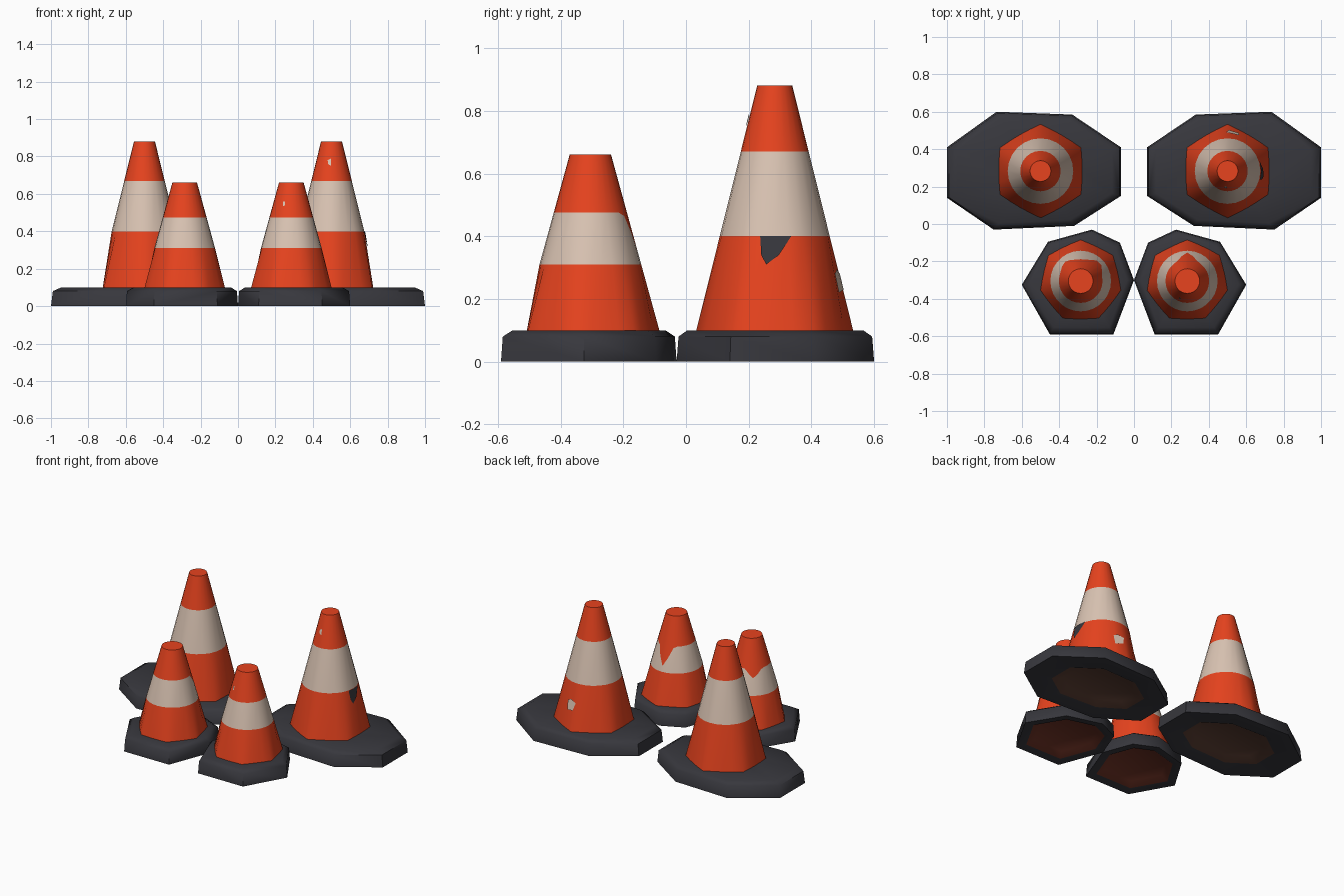
import bpy, bmesh, math

if "Cube" in bpy.data.objects:
    bpy.data.objects.remove(bpy.data.objects["Cube"])

def material(name, rgb):
    m = bpy.data.materials.new(name)
    m.diffuse_color = (*rgb, 1)
    m.use_nodes = True
    m.node_tree.nodes["Principled BSDF"].inputs["Base Color"].default_value = m.diffuse_color
    return m

ORANGE = material("orange", (0.80, 0.056, 0.013))
CREAM = material("cream", (0.70, 0.55, 0.45))
RUBBER = material("dark_rubber", (0.038, 0.038, 0.046))
BROWN = material("brown_inside", (0.11, 0.05, 0.034))
RUST = material("rust_inside", (0.17, 0.035, 0.02))

def make_object(name, verts, faces, mats, indices, recalc=False, smooth=32):
    me = bpy.data.meshes.new(name)
    me.from_pydata(verts, [], faces)
    for m in mats:
        me.materials.append(m)
    for p, i in zip(me.polygons, indices):
        p.material_index = i
    if recalc:
        bm = bmesh.new()
        bm.from_mesh(me)
        bmesh.ops.recalc_face_normals(bm, faces=bm.faces)
        bm.to_mesh(me)
        bm.free()
    ob = bpy.data.objects.new(name, me)
    bpy.context.collection.objects.link(ob)
    bpy.ops.object.select_all(action='DESELECT')
    ob.select_set(True)
    bpy.context.view_layer.objects.active = ob
    bpy.ops.object.shade_smooth_by_angle(angle=math.radians(smooth))
    return ob

def skin(rings, n):
    """Quads joining consecutive rings of n points."""
    return [(k*n + i, k*n + (i+1) % n, (k+1)*n + (i+1) % n, (k+1)*n + i)
            for k in range(rings - 1) for i in range(n)]

# Sizes: centre, foot radius, tip radius, height, stripe bottom and top, foot sides
LARGE = dict(c=(0.50, 0.283), r0=0.25, r1=0.056, h=0.88, b0=0.40, b1=0.67, n=6)
SMALL = dict(c=(0.285, -0.305), r0=0.22, r1=0.066, h=0.66, b0=0.31, b1=0.475, n=7)

def radius(k, a, z):
    """Polygonal at the foot, blending to round at the stripe."""
    r = k['r0'] + (k['r1'] - k['r0']) * (z - 0.1) / (k['h'] - 0.1)
    w = 0.8 * max(0, (k['b0'] - z) / (k['b0'] - 0.1))
    step = 2 * math.pi / k['n']
    off = (a - math.pi/2) % step - step/2
    return r * (1 - w + w * math.cos(step/2) / math.cos(off))

def point(k, s, a, z, lift=0.0):
    r = radius(k, a, z) + lift
    return (s*k['c'][0] + r*math.cos(a), k['c'][1] + r*math.sin(a), z)

# Striped cone; dips are worn spots (angle, depth) in the stripe's upper edge
def cone(name, k, s, dips=()):
    n = 4 * k['n']
    verts = []
    for j, z in enumerate((0.095, k['b0'], k['b1'], k['h'])):
        for i in range(n):
            a = math.pi/2 + 2*math.pi*i/n
            zz = z
            if j == 2:
                for a0, d in dips:
                    da = abs((math.degrees(a) - a0 + 180) % 360 - 180)
                    zz -= d * max(0, 1 - da/28)
            verts.append(point(k, s, a, zz))
    faces = skin(4, n) + [tuple(range(3*n, 4*n))]
    make_object(name, verts, faces, [ORANGE, CREAM],
                [0]*n + [1]*n + [0]*n + [0], smooth=45)

# Rubber foot: loops (scale, z) run from the recess edge below, out and up over
# the rim, to the ring hidden under the cone; the recess is closed by a cap
def foot(name, k, s, outline, loops, inside):
    cx, cy = k['c']
    n, m = len(outline), len(loops)
    verts = [(s*(cx + (x-cx)*f), cy + (y-cy)*f, z)
             for f, z in loops for x, y in outline]
    faces = skin(m, n) + [tuple(range(n)), tuple(range((m-1)*n, m*n))]
    mats = [1]*n + [0]*((m-2)*n) + [1, 0]
    make_object(name, verts, faces, [RUBBER, inside], mats, True, 55)

# Thin chip or scuff following the cone surface, corners as (degrees, z)
def patch(name, k, s, corners, mat):
    verts = [point(k, s, math.radians(a), z, 0.004) for a, z in corners]
    make_object(name, verts, [tuple(range(len(verts)))], [mat], [0])

BIG_OUTLINE = [(0.07, 0.41), (0.33, 0.585), (0.735, 0.60), (1.0, 0.41),
               (1.0, 0.14), (0.75, -0.03), (0.32, -0.01), (0.07, 0.15)]
SMALL_OUTLINE = [(0.225, -0.03), (0.46, -0.095), (0.60, -0.325), (0.45, -0.59),
                 (0.11, -0.59), (0.0, -0.30), (0.075, -0.10)]

for s, side in ((-1, "left"), (1, "right")):
    cone("large_cone_" + side, LARGE, s)
    foot("large_foot_" + side, LARGE, s, BIG_OUTLINE,
         [(0.5, 0.03), (0.64, 0.005), (1, 0), (0.98, 0.08), (0.89, 0.1), (0.38, 0.1)], BROWN)
    dips = [(90, 0.13)] if s > 0 else [(45, 0.11), (130, 0.06)]
    cone("small_cone_" + side, SMALL, s, dips)
    foot("small_foot_" + side, SMALL, s, SMALL_OUTLINE,
         [(0.65, 0.03), (0.8, 0.005), (1, 0), (0.98, 0.08), (0.87, 0.1), (0.58, 0.1)], RUST)

# Worn spots
patch("dark_chip", LARGE, 1, [(-15, 0.40), (-13, 0.34), (-8, 0.31), (4, 0.34), (17, 0.40), (0, 0.40)], RUBBER)
patch("back_scuff", LARGE, 1, [(74, 0.22), (88, 0.23), (92, 0.28), (80, 0.295), (72, 0.28)], CREAM)
patch("front_scuff", LARGE, 1, [(258, 0.76), (268, 0.75), (268, 0.79), (256, 0.78)], CREAM)
patch("small_scuff", SMALL, 1, [(244, 0.535), (250, 0.535), (250, 0.56), (243, 0.56)], CREAM)
